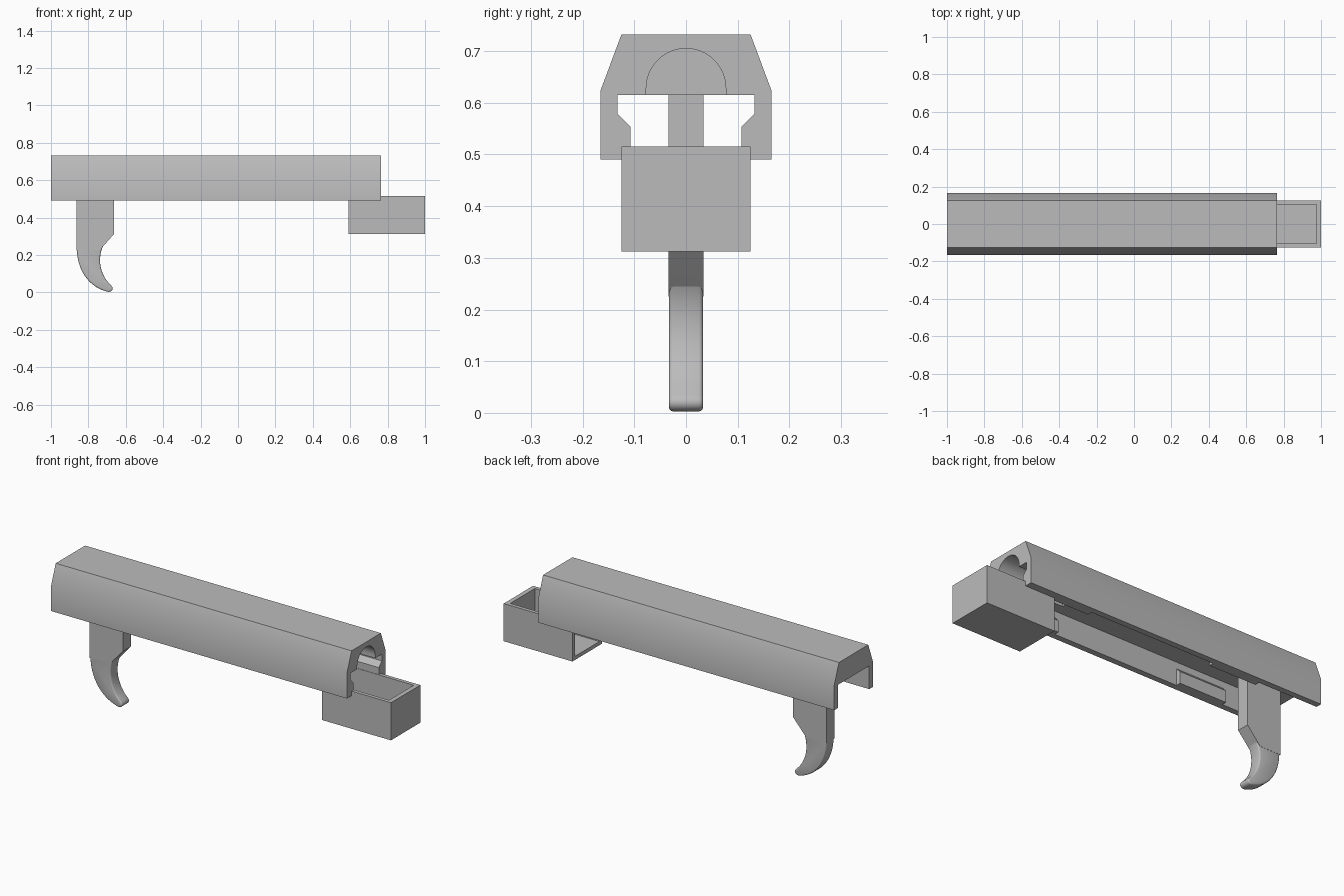
import bpy, bmesh, math

cube = bpy.data.objects.get("Cube")
if cube:
    bpy.data.objects.remove(cube, do_unlink=True)

grey = bpy.data.materials.new("plain grey")
grey.use_nodes = True
COLOUR = (0.5, 0.5, 0.5, 1)
grey.diffuse_color = COLOUR
grey.node_tree.nodes["Principled BSDF"].inputs["Base Color"].default_value = COLOUR


def prism(name, profile, place, lo, hi):
    """Extrude a 2D profile from lo to hi; place maps (u, v, depth) to 3D."""
    bm = bmesh.new()
    face = bm.faces.new([bm.verts.new(place(u, v, lo)) for u, v in profile])
    out = bmesh.ops.extrude_face_region(bm, geom=[face])
    for v in out["geom"]:
        if isinstance(v, bmesh.types.BMVert):
            v.co = v.co + place(0, 0, hi) - place(0, 0, lo)
    bmesh.ops.recalc_face_normals(bm, faces=bm.faces)
    mesh = bpy.data.meshes.new(name)
    bm.to_mesh(mesh)
    bm.free()
    mesh.materials.append(grey)
    obj = bpy.data.objects.new(name, mesh)
    bpy.context.collection.objects.link(obj)
    return obj


from mathutils import Vector


def along_x(u, v, d):
    return Vector((d, u, v))


def along_y(u, v, d):
    return Vector((u, d, v))


def activate(obj):
    bpy.ops.object.select_all(action='DESELECT')
    obj.select_set(True)
    bpy.context.view_layer.objects.active = obj


def cut(obj, cutter):
    mod = obj.modifiers.new("cut", 'BOOLEAN')
    mod.operation, mod.solver, mod.object = 'DIFFERENCE', 'EXACT', cutter
    activate(obj)
    bpy.ops.object.modifier_apply(modifier=mod.name)
    bpy.data.objects.remove(cutter, do_unlink=True)


def smooth(obj, degrees=30):
    activate(obj)
    bpy.ops.object.shade_smooth_by_angle(angle=math.radians(degrees))


def rect(u0, u1, v0, v1):
    return [(u0, v0), (u1, v0), (u1, v1), (u0, v1)]


# Long channel-shaped cover
half = [(0.133, 0.615), (0.133, 0.49), (0.165, 0.49), (0.165, 0.625), (0.125, 0.732)]
section = half + [(-y, z) for y, z in reversed(half)]
cover = prism("top_cover", section, along_x, -1, 0.765)

# Arched bore in the open end of the cover
arch = [(0.077 * math.cos(math.pi * i / 32), 0.628 + 0.077 * math.sin(math.pi * i / 32))
        for i in range(33)]
bore = prism("bore_cutter", [(0.077, 0.58)] + arch + [(-0.077, 0.58)], along_x, 0.37, 0.9)
cut(cover, bore)
smooth(cover)

# Guide lips inside both walls
for side, s in (("left", 1), ("right", -1)):
    lip = [(s * 0.107, 0.49), (s * 0.134, 0.49), (s * 0.134, 0.58), (s * 0.107, 0.553)]
    for spot, lo, hi in (("end", 0.37, 0.765), ("middle", -0.65, -0.37)):
        prism(f"{side}_{spot}_lip", lip, along_x, lo, hi)

# Open-topped box, also open towards the middle
box = prism("end_box", rect(-0.125, 0.125, 0.312, 0.515), along_x, 0.59, 1)
cut(box, prism("box_cutter", rect(-0.105, 0.105, 0.332, 0.6), along_x, 0.5, 0.975))

# Trigger stem up to the cover roof
prism("trigger_stem", [(-0.863, 0.225), (-0.74, 0.225), (-0.70, 0.27), (-0.663, 0.312),
                       (-0.663, 0.616), (-0.863, 0.616)], along_y, -0.034, 0.034)


# Curved finger hook with softened edges
def bezier(a, b, c, d, n=14):
    pts = []
    for i in range(n + 1):
        t = i / n
        k = ((1 - t) ** 3, 3 * t * (1 - t) ** 2, 3 * t * t * (1 - t), t ** 3)
        pts.append(tuple(sum(w * p[j] for w, p in zip(k, (a, b, c, d))) for j in (0, 1)))
    return pts


inner = bezier((-0.665, 0.312), (-0.76, 0.25), (-0.76, 0.11), (-0.677, 0.035))
tip = bezier((-0.677, 0.035), (-0.66, 0.02), (-0.675, -0.003), (-0.70, 0.004), 6)
outer = bezier((-0.70, 0.004), (-0.80, 0.03), (-0.858, 0.12), (-0.861, 0.225))
hook = prism("trigger_hook", inner + tip[1:] + outer[1:] + [(-0.861, 0.312)],
             along_y, -0.033, 0.033)
bevel = hook.modifiers.new("soft_edges", 'BEVEL')
bevel.width, bevel.segments = 0.008, 3
bevel.limit_method, bevel.angle_limit = 'ANGLE', math.radians(50)
activate(hook)
bpy.ops.object.modifier_apply(modifier=bevel.name)
smooth(hook, 40)
